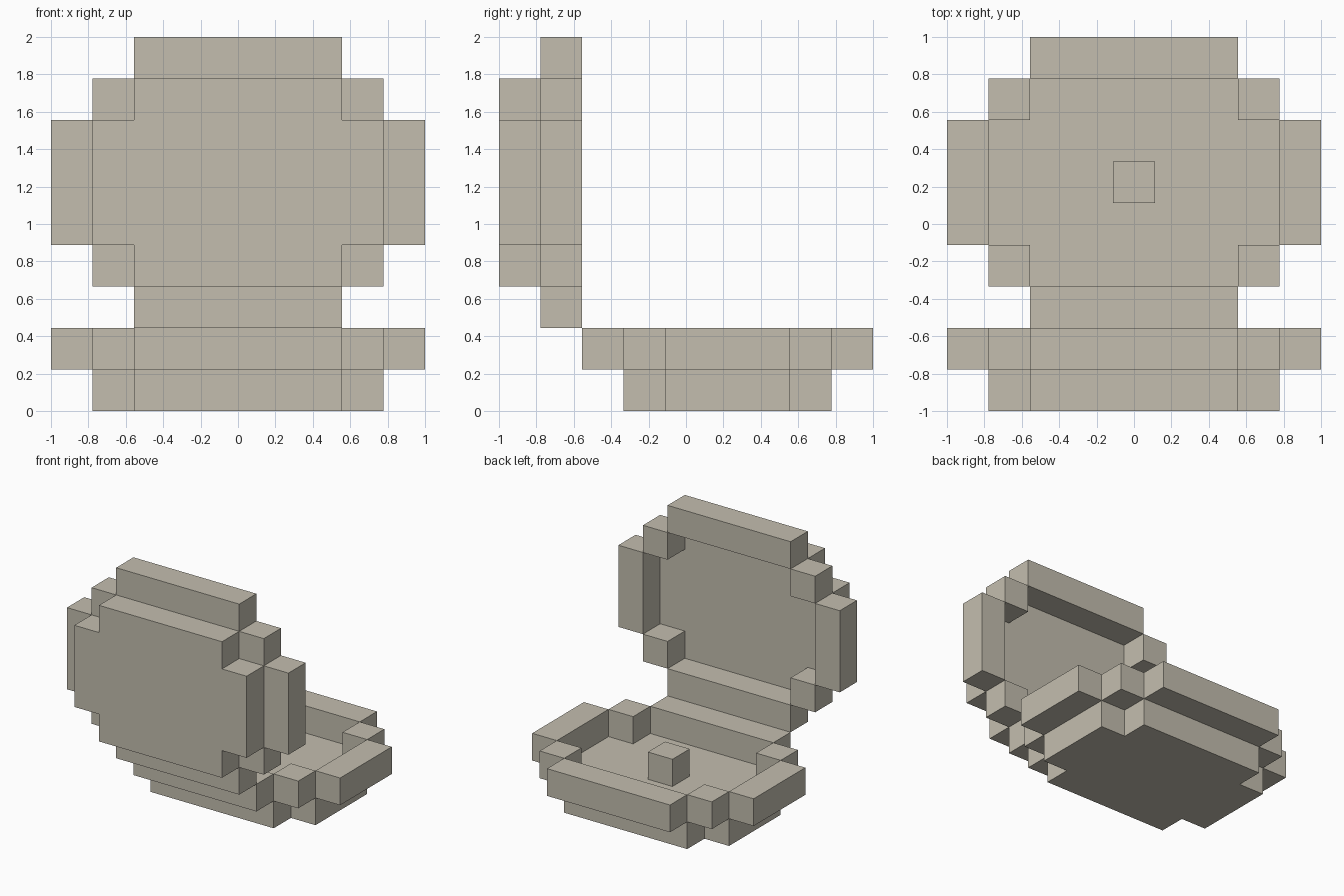
import bpy
import bmesh
from math import radians
from mathutils import Matrix

cube = bpy.data.objects.get("Cube")
if cube:
    bpy.data.objects.remove(cube, do_unlink=True)

U = 2 / 9  # one block

shell_colour = (0.55, 0.515, 0.43, 1)
mat = bpy.data.materials.new("warm grey shell")
mat.use_nodes = True
mat.diffuse_color = shell_colour
mat.node_tree.nodes["Principled BSDF"].inputs["Base Color"].default_value = shell_colour


def finish(bm, name, matrix):
    bmesh.ops.recalc_face_normals(bm, faces=bm.faces)
    mesh = bpy.data.meshes.new(name)
    bm.to_mesh(mesh)
    bm.free()
    mesh.materials.append(mat)
    obj = bpy.data.objects.new(name, mesh)
    obj.matrix_world = matrix
    bpy.context.collection.objects.link(obj)


def add_box(bm, centre, size):
    """Box given in block units."""
    scale = Matrix.Diagonal((*[s * U for s in size], 1))
    place = Matrix.Translation([c * U for c in centre])
    bmesh.ops.create_cube(bm, size=1, matrix=place @ scale)


def shell_half(name, matrix):
    # Plate with notched corners, centred on its own origin
    bm = bmesh.new()
    quarter = [(3.5, 1.5), (2.5, 1.5), (2.5, 2.5)]
    outline = quarter + [(-x, y) for x, y in reversed(quarter)]
    outline += [(-x, -y) for x, y in outline]
    face = bm.faces.new([bm.verts.new((x * U, y * U, 0)) for x, y in outline])
    result = bmesh.ops.extrude_face_region(bm, geom=[face])
    top = [v for v in result["geom"] if isinstance(v, bmesh.types.BMVert)]
    bmesh.ops.translate(bm, verts=top, vec=(0, 0, U))
    finish(bm, name + "_plate", matrix)

    # Raised rim: four bars and four corner blocks
    bm = bmesh.new()
    for side in (-1, 1):
        add_box(bm, (0, side * 3, 1.5), (5, 1, 1))
        add_box(bm, (side * 4, 0, 1.5), (1, 3, 1))
        for end in (-1, 1):
            add_box(bm, (side * 3, end * 2, 1.5), (1, 1, 1))
    finish(bm, name + "_rim", matrix)


# Lower half lies flat, upper half stands upright at the front
shell_half("lower_shell", Matrix.Translation((0, U, 0)))
shell_half("upper_shell", Matrix.Translation((0, -1, 5.5 * U))
           @ Matrix.Rotation(radians(-90), 4, "X"))

# Block resting on the floor of the lower half
bm = bmesh.new()
add_box(bm, (0, 0, 1.5), (1, 1, 1))
finish(bm, "pearl", Matrix.Translation((0, U, 0)))
